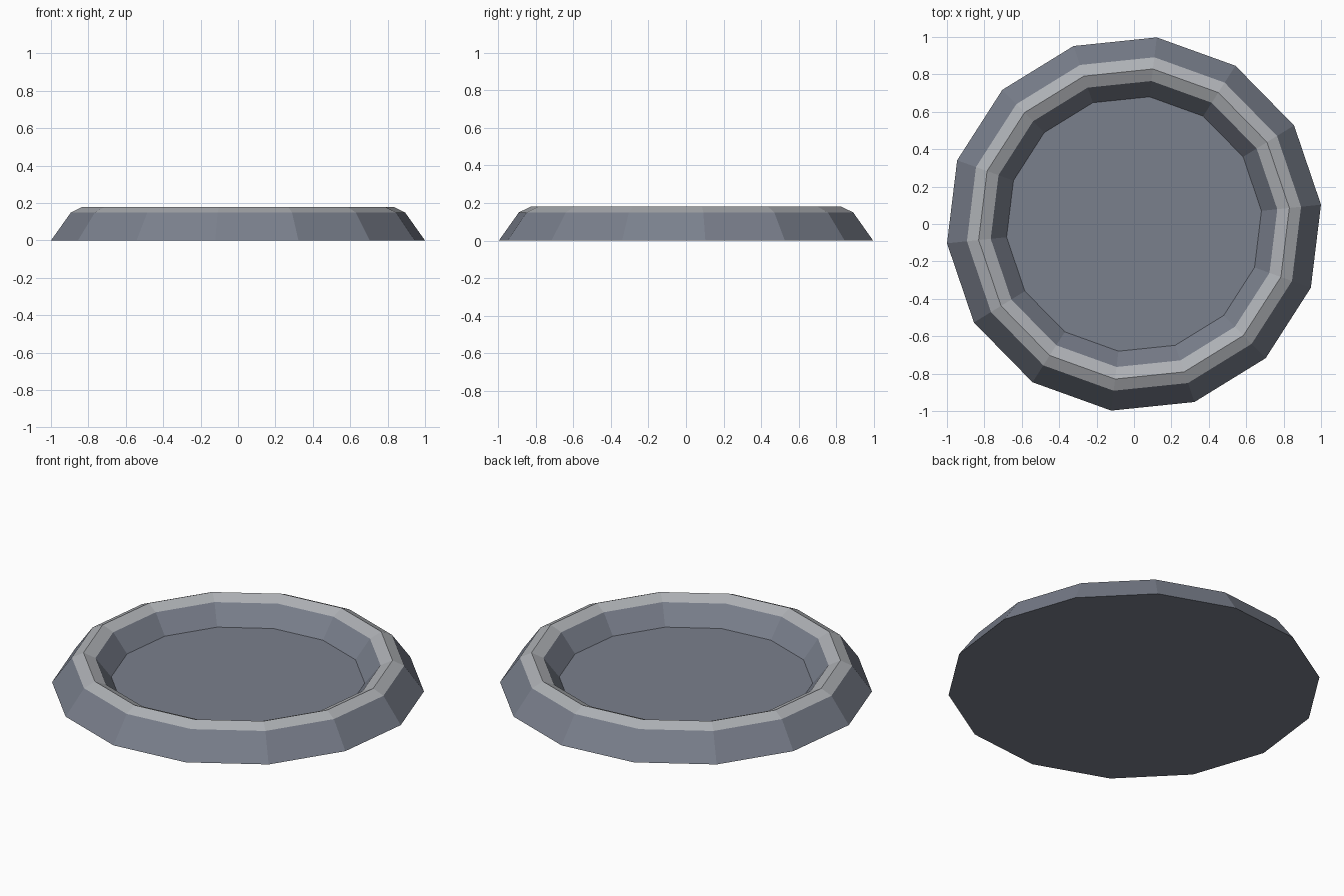
import bpy, bmesh
from math import cos, sin, tau, radians

cube = bpy.data.objects.get("Cube")
if cube:
    bpy.data.objects.remove(cube)

SIDES = 14
TURN = radians(5.9)


def material(name, colour):
    mat = bpy.data.materials.new(name)
    mat.use_nodes = True
    mat.diffuse_color = colour
    mat.node_tree.nodes["Principled BSDF"].inputs["Base Color"].default_value = colour
    return mat


def ring(bm, radius, z):
    return [bm.verts.new((radius * cos(TURN + tau * i / SIDES),
                          radius * sin(TURN + tau * i / SIDES), z))
            for i in range(SIDES)]


# Profile from the outer foot, over the peaked rim, down to the sunken floor
profile = [(1.005, 0), (0.898, 0.15), (0.835, 0.18), (0.77, 0.15), (0.685, 0.04)]
SLATE, PALE = 0, 1
band_colours = [SLATE, PALE, PALE, SLATE]

bm = bmesh.new()
rings = [ring(bm, r, z) for r, z in profile]

# Sloping walls and rim
for low, high, colour in zip(rings, rings[1:], band_colours):
    for i in range(SIDES):
        j = (i + 1) % SIDES
        bm.faces.new((low[i], low[j], high[j], high[i])).material_index = colour

# Floor of the tray and flat underside
bm.faces.new(rings[-1])
bm.faces.new(rings[0][::-1])

mesh = bpy.data.meshes.new("round_tray")
bm.to_mesh(mesh)
bm.free()
mesh.materials.append(material("slate grey", (0.195, 0.215, 0.265, 1)))
mesh.materials.append(material("pale grey", (0.42, 0.435, 0.46, 1)))
tray = bpy.data.objects.new("round_tray", mesh)
bpy.context.collection.objects.link(tray)
